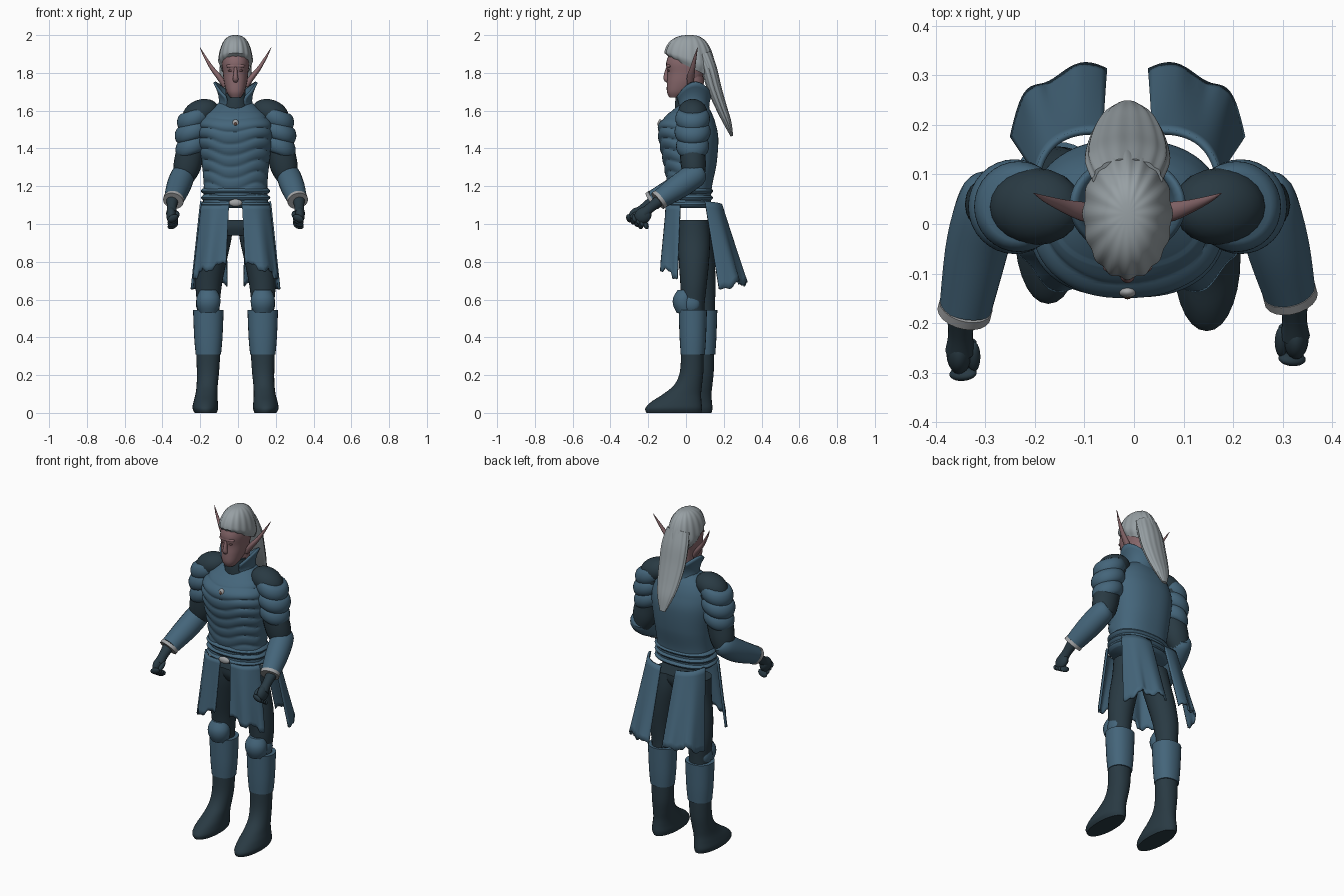
import bpy, bmesh, math
from math import sin, cos, pi
from mathutils import Vector, Matrix, Euler

cube = bpy.data.objects.get("Cube")
if cube:
    bpy.data.objects.remove(cube, do_unlink=True)
X0 = -0.013  # middle plane of the body

def material(name, *rgb):
    m = bpy.data.materials.new(name)
    m.use_nodes = True
    m.diffuse_color = (*rgb, 1)
    m.node_tree.nodes["Principled BSDF"].inputs["Base Color"].default_value = (*rgb, 1)
    return m

BLUE = material("steel blue armour", .058, .13, .195)
DARK = material("dark slate leather", .022, .042, .056)
HAIR = material("silver hair", .31, .35, .37)
SKIN = material("dusky skin", .24, .135, .145)
LIP = material("dark lips", .15, .08, .085)
SILVER = material("pale metal", .36, .37, .38)
BROWN = material("brown gem", .11, .06, .045)

def finish(name, bm, mat, thick=0):
    bmesh.ops.remove_doubles(bm, verts=bm.verts, dist=1e-5)
    bmesh.ops.recalc_face_normals(bm, faces=bm.faces)
    me = bpy.data.meshes.new(name)
    bm.to_mesh(me)
    bm.free()
    me.materials.append(mat)
    for p in me.polygons:
        p.use_smooth = True
    me.set_sharp_from_angle(angle=math.radians(42))
    ob = bpy.data.objects.new(name, me)
    bpy.context.scene.collection.objects.link(ob)
    if thick:
        mod = ob.modifiers.new("thickness", "SOLIDIFY")
        mod.thickness, mod.offset = thick, 0

def grid(name, f, mat, nu=28, nv=16, closed=True, caps=True, thick=0):
    """Surface from a function of u (around) and v (along)."""
    bm = bmesh.new()
    cols = nu if closed else nu + 1
    rows = [[bm.verts.new(f(i / nu, j / nv)) for i in range(cols)] for j in range(nv + 1)]
    for a, b in zip(rows, rows[1:]):
        for i in range(nu):
            k = (i + 1) % cols
            bm.faces.new((a[i], a[k], b[k], b[i]))
    if closed and caps:
        bm.faces.new(rows[0])
        bm.faces.new(rows[-1])
    finish(name, bm, mat, thick)

def sample(rows, t):
    """Smooth curve through the rows."""
    n = len(rows) - 1
    i = min(int(t * n), n - 1)
    w = t * n - i
    p = [Vector(rows[max(0, min(n, i + k))]) for k in (-1, 0, 1, 2)]
    m0, m1 = (p[2] - p[0]) / 2, (p[3] - p[1]) / 2
    h = w * w * (3 - 2 * w)
    return p[1] * (1 - h) + p[2] * h + m0 * (w * (1 - w) ** 2) - m1 * (w * w * (1 - w))

def loft(name, rows, mat, nv=16, power=2, nu=28):
    """Stack of level ellipses, each (x, y, z, rx, ry)."""
    def f(u, v):
        x, y, z, rx, ry = sample(rows, v)
        c, s, e = cos(2 * pi * u), sin(2 * pi * u), 2 / power
        return (x + rx * math.copysign(abs(c) ** e, c), y + ry * math.copysign(abs(s) ** e, s), z)
    grid(name, f, mat, nu, nv)

def tube(name, rows, mat, nv=14, nu=20, ridge=0):
    """Ellipses square to a path, each (x, y, z, width, thickness)."""
    def f(u, v):
        r = sample(rows, v)
        t = Vector((sample(rows, min(1, v + .02)) - sample(rows, max(0, v - .02)))[:3]).normalized()
        a = (Vector((1, 0, 0)) - t * t.x).normalized()
        k = 1 + ridge * cos(28 * pi * u)
        return Vector(r[:3]) + (a * r[3] * cos(2 * pi * u) + t.cross(a) * r[4] * sin(2 * pi * u)) * k
    grid(name, f, mat, nu, nv)

def ball(name, loc, size, mat, rot=(0, 0, 0)):
    bm = bmesh.new()
    bmesh.ops.create_uvsphere(bm, u_segments=20, v_segments=12, radius=1,
                              matrix=Matrix.LocRotScale(Vector(loc), Euler(rot), Vector(size)))
    finish(name, bm, mat)

def flip(s, rows, dy=0):
    return [(X0 + s * r[0], r[1] + dy, *r[2:]) for r in rows]

# Cuirass: smooth back, wavy overlapping bands on the front
body = [(X0, .018, 1.1, .172, .112), (X0, .02, 1.2, .168, .118), (X0, .022, 1.32, .178, .14),
        (X0, .014, 1.45, .195, .157), (X0, .008, 1.53, .188, .149), (X0, .025, 1.59, .15, .11),
        (X0, .04, 1.64, .09, .065)]
def cuirass(u, v):
    x, y, z, rx, ry = sample(body, v)
    c, s = cos(2 * pi * u), sin(2 * pi * u)
    front = max(0, min(1, -s * 3)) * (z < 1.59)
    band = ((z - 1.2 + .02 * cos(4.2 * c + .5) * min(1, (1.6 - z) * 6)) / .06) % 1
    k = 1 + front * .06 * (sin(pi * band) ** .6 - .55)
    return (x + rx * k * math.copysign(abs(c) ** .85, c), y + ry * k * math.copysign(abs(s) ** .85, s), z)
grid("cuirass", cuirass, BLUE, 72, 100)
for z in (1.085, 1.121, 1.157):
    loft("belt_band", [(X0, .018, z, .166, .108), (X0, .018, z + .018, .184, .126),
                       (X0, .018, z + .036, .166, .108)], BLUE, 8, 2.3, 40)
ball("belt_buckle", (X0, -.113, 1.112), (.036, .014, .02), SILVER)
ball("chest_clasp", (X0, -.137, 1.53), (.018, .012, .024), SILVER)
ball("clasp_gem", (X0, -.146, 1.53), (.008, .006, .01), BROWN)

# Neck and collar, high at the sides and open at the throat
loft("neck_guard", [(X0, .02, 1.57, .085, .08), (X0, .012, 1.64, .066, .07), (X0, .005, 1.695, .05, .055)], DARK)
loft("neck", [(X0, .04, 1.6, .05, .05), (X0, .04, 1.78, .055, .055)], SKIN, 6)
def collar(u, v):
    a = -pi / 2 + .5 + u * (2 * pi - 1)
    top = 1.665 + .085 * abs(cos(a)) ** 1.5 + .02 * sin(a)
    pinch = sin(pi * v)
    return (X0 + (.112 - .03 * pinch) * cos(a), .037 + (.095 - .015 * pinch) * sin(a), 1.56 + (top - 1.56) * v)
grid("collar", collar, BLUE, 36, 8, closed=False, thick=.012)

# Head and face
loft("head", [(X0, -.058, 1.67, .028, .03), (X0, -.04, 1.7, .047, .061), (X0, -.015, 1.75, .061, .086),
              (X0, 0, 1.8, .067, .098), (X0, .012, 1.86, .073, .116), (X0, .02, 1.94, .06, .09)], SKIN, 24, 2.3)
tube("nose", [(X0, -.094, 1.835, .008, .008), (X0, -.103, 1.79, .011, .014), (X0, -.104, 1.765, .015, .013),
              (X0, -.09, 1.752, .008, .006)], SKIN)
ball("brow", (X0, -.087, 1.836), (.05, .018, .014), SKIN)
ball("chin", (X0, -.074, 1.688), (.026, .02, .018), SKIN)
ball("lips", (X0, -.091, 1.725), (.021, .01, .007), LIP)
for s in (1, -1):
    ball("eye", (X0 + s * .027, -.09, 1.812), (.012, .008, .006), LIP)
    tube("ear", flip(s, [(.055, .02, 1.73, .014, .012), (.085, .024, 1.775, .015, .02), (.125, .035, 1.825, .011, .014),
                         (.165, .05, 1.89, .006, .007), (.189, .062, 1.935, .001, .001)]), SKIN)

# Swept-back hair and long tail
def hair(u, v):
    a, p = 2 * pi * u, v * pi / 2
    edge = 1.83 - .055 * sin(a)
    r = abs(cos(p)) ** .75 * min(1, .82 + v * 1.5) * (1 + .022 * cos(16 * a)) * (v < 1)
    return (X0 + .092 * r * cos(a), .021 + .135 * r * sin(a), edge + (2 - edge) * sin(p))
grid("hair", hair, HAIR, 96, 18, caps=False)
tail = [(X0, .09, 1.9, .07, .045), (X0, .122, 1.82, .083, .042), (X0, .15, 1.72, .082, .038),
        (X0, .186, 1.62, .07, .03), (X0, .218, 1.54, .05, .022), (X0, .243, 1.465, .018, .007)]
tube("hair_tail", tail, HAIR, 24, 84, ridge=.025)

# Skirt panels with folds and a ragged hem
def bow(p, u):
    a, b, c = map(Vector, p)
    return a * (1 - u) ** 2 + b * 2 * u * (1 - u) + c * u * u
def panel(name, s, top, bottom):
    def f(u, v):
        p = bow(flip(s, top), u).lerp(bow(flip(s, bottom), u), v)
        p.y += .01 * v * sin(u * 11)
        p.z += v ** 4 * (.014 * sin(u * 13) + .006 * sin(u * 37))
        return p
    grid(name, f, BLUE, 28, 14, closed=False, thick=.012)
for s in (1, -1):
    panel("front_skirt_panel", s, [(.035, -.1, 1.1), (.14, -.115, 1.1), (.178, -.03, 1.1)],
          [(.05, -.13, .785), (.19, -.145, .76), (.222, -.035, .71)])
    panel("rear_skirt_panel", s, [(.05, .185, 1.1), (.16, .195, 1.11), (.182, .1, 1.12)],
          [(.045, .31, .67), (.2, .325, .72), (.232, .185, .655)])

# Legs, the right one standing further back
loft("hips", [(X0, .04, .94, .1, .06), (X0, .04, .98, .15, .078), (X0, .04, 1.02, .165, .08)], DARK, 8, 2.3)
for s, dy in ((1, 0), (-1, .055)):
    thigh = [(.09, .04, 1.02, .08, .08), (.1, .042, .92, .078, .085), (.125, .042, .8, .077, .08),
             (.142, .04, .68, .07, .07), (.144, .036, .57, .06, .062), (.144, .036, .48, .06, .06)]
    bent = [(x, y + dy * min(1, (1.02 - z) / .4), z, rx, ry) for x, y, z, rx, ry in thigh]
    loft("thigh", flip(s, bent), DARK, 20)
    loft("knee_plate", flip(s, [(.144, .0, .53, .05, .05), (.144, -.012, .57, .062, .056), (.144, -.012, .61, .062, .056),
                                (.144, .0, .65, .045, .045)], dy), BLUE, 10)
    ball("knee_side_plate", (X0 + s * .185, dy + .03, .58), (.025, .045, .05), BLUE)
    loft("shin_guard", flip(s, [(.144, .036, .31, .067, .064), (.144, .036, .4, .075, .07),
                                (.144, .036, .545, .081, .075)], dy), BLUE, 10, 2.2)
    loft("boot", flip(s, [(.158, -.065, 0, .058, .145), (.16, -.065, .025, .068, .15), (.158, -.05, .06, .064, .132),
                          (.154, -.02, .1, .058, .1), (.15, .012, .15, .056, .073), (.146, .03, .22, .059, .062),
                          (.144, .034, .33, .064, .06)], dy), DARK, 28, 2.1)

# Arms with layered shoulder plates, bracers and fists
for s, dy in ((1, 0), (-1, -.03)):
    tube("upper_arm", flip(s, [(.19, .04, 1.56, .07, .07), (.235, .035, 1.4, .074, .068),
                               (.258, .04, 1.3, .072, .065), (.278, .045, 1.23, .05, .05)]), DARK)
    ball("shoulder_cap", (X0 + s * .185, .035, 1.59), (.098, .078, .068), DARK, (0, s * .35, 0))
    for z, x, r in ((1.555, .22, .088), (1.485, .228, .092), (1.41, .232, .084)):
        def lame(u, v):
            a, k = 2 * pi * u, r * (.78 + .24 * sin(pi * v) ** .6)
            return (X0 + s * (x + k * cos(a)), .035 + k * 1.02 * sin(a), z + .048 - .09 * v - .02 * cos(a))
        grid("shoulder_plate", lame, BLUE, 32, 10)
    tube("bracer", flip(s, [(.265, .08, 1.28, .042, .042), (.278, .05, 1.26, .062, .064),
                            (.302, -.04, 1.198, .064, .065), (.327, -.14 + dy, 1.13, .053, .051)]), BLUE)
    tube("bracer_cuff", flip(s, [(.326, -.135, 1.134, .055, .053), (.33, -.15, 1.122, .055, .053)], dy), SILVER, 3)
    tube("wrist", flip(s, [(.335, -.14, 1.125, .032, .03), (.337, -.19, 1.085, .025, .026),
                           (.338, -.225, 1.055, .03, .03)], dy), DARK)
    ball("palm", (X0 + s * .34, -.228 + dy, 1.045), (.026, .047, .042), DARK, (.6, 0, 0))
    for i in range(4):
        ball("finger", (X0 + s * .332, -.272 + .02 * i + dy, 1.03 - .012 * i), (.03, .013, .02), DARK, (.5, s * .5, 0))
    ball("thumb", (X0 + s * .31, -.238 + dy, 1.05), (.013, .034, .014), DARK, (.5, 0, 0))
